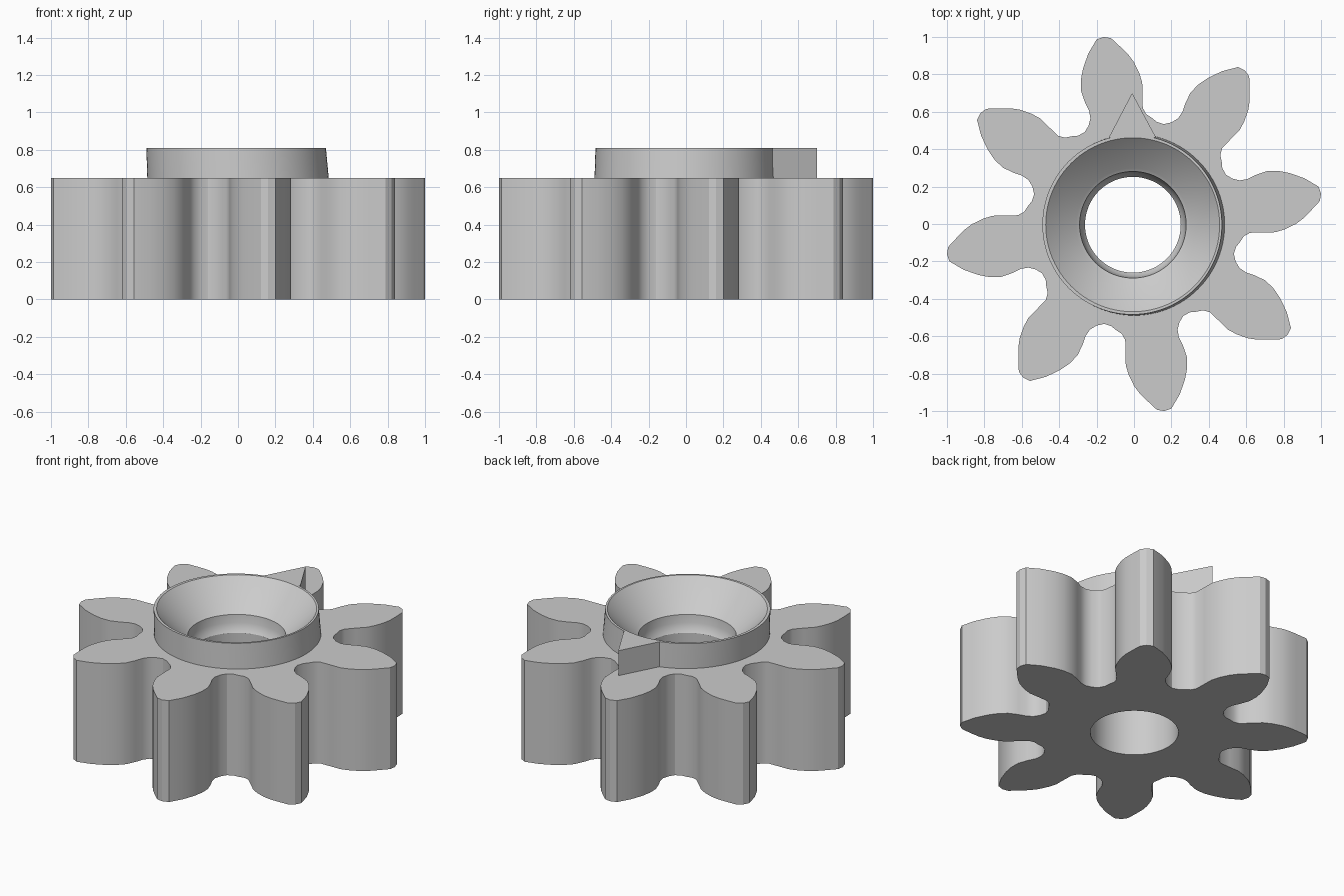
import bpy, bmesh, math

if "Cube" in bpy.data.objects:
    bpy.data.objects.remove(bpy.data.objects["Cube"])

TEETH, SEG = 8, 96
H, TOP = 0.65, 0.81

# One tooth with its root, counter-clockwise
TOOTH = [(0.095, 0.568), (0.065, 0.588), (0.047, 0.62), (0.045, 0.69),
         (0.044, 0.755), (0.029, 0.805), (0.0, 0.865), (-0.03, 0.905),
         (-0.065, 0.94), (-0.122, 0.993), (-0.16, 1.0), (-0.2, 0.987),
         (-0.245, 0.91), (-0.273, 0.83), (-0.284, 0.77), (-0.283, 0.71),
         (-0.262, 0.65), (-0.24, 0.605), (-0.233, 0.565), (-0.243, 0.525),
         (-0.265, 0.49), (-0.3, 0.472)]

# Collar and bore rings: radius, height, x shift of the centre
RINGS = [(0.485, H, 0.0), (0.48, TOP, -0.01), (0.465, TOP, -0.007),
         (0.302, 0.65, -0.006), (0.285, 0.64, -0.006), (0.28, 0.59, -0.006),
         (0.27, 0.555, -0.006), (0.256, 0.535, -0.006), (0.256, 0.0, -0.006)]


def finish(bm, name):
    bmesh.ops.recalc_face_normals(bm, faces=bm.faces)
    me = bpy.data.meshes.new(name)
    bm.to_mesh(me)
    bm.free()
    ob = bpy.data.objects.new(name, me)
    bpy.context.collection.objects.link(ob)
    return ob


def loop(bm, pts):
    vs = [bm.verts.new(p) for p in pts]
    es = [bm.edges.new((vs[i - 1], vs[i])) for i in range(len(vs))]
    return vs, es


def skin(bm, a, b):
    for i in range(len(a)):
        bm.faces.new((a[i - 1], a[i], b[i], b[i - 1]))


# Gear body with collar and stepped bore
outline = []
for k in range(TEETH):
    c, s = math.cos(k * math.tau / TEETH), math.sin(k * math.tau / TEETH)
    outline += [(x * c - y * s, x * s + y * c) for x, y in TOOTH]

bm = bmesh.new()
low, low_e = loop(bm, [(x, y, 0) for x, y in outline])
high, high_e = loop(bm, [(x, y, H) for x, y in outline])
rings = []
for r, z, cx in RINGS:
    rings.append(loop(bm, [(cx + r * math.cos(i * math.tau / SEG),
                            r * math.sin(i * math.tau / SEG) - 0.004, z)
                           for i in range(SEG)]))
bmesh.ops.triangle_fill(bm, use_beauty=True, edges=low_e + rings[-1][1], normal=(0, 0, 1))
bmesh.ops.triangle_fill(bm, use_beauty=True, edges=high_e + rings[0][1], normal=(0, 0, 1))
skin(bm, low, high)
for a, b in zip(rings, rings[1:]):
    skin(bm, a[0], b[0])
gear = finish(bm, "pinion_gear")
bpy.context.view_layer.objects.active = gear
gear.select_set(True)
bpy.ops.object.shade_smooth_by_angle(angle=math.radians(28))

# Pointed timing mark on the collar
bm = bmesh.new()
tri = [(-0.135, 0.462), (0.118, 0.462), (-0.01, 0.70)]
bot, _ = loop(bm, [(x, y, H) for x, y in tri])
top, _ = loop(bm, [(x, y, TOP) for x, y in tri])
skin(bm, bot, top)
bm.faces.new(bot)
# top cap follows the collar rim so it does not cover the cone
bm.faces.new(top)
finish(bm, "timing_pointer")
